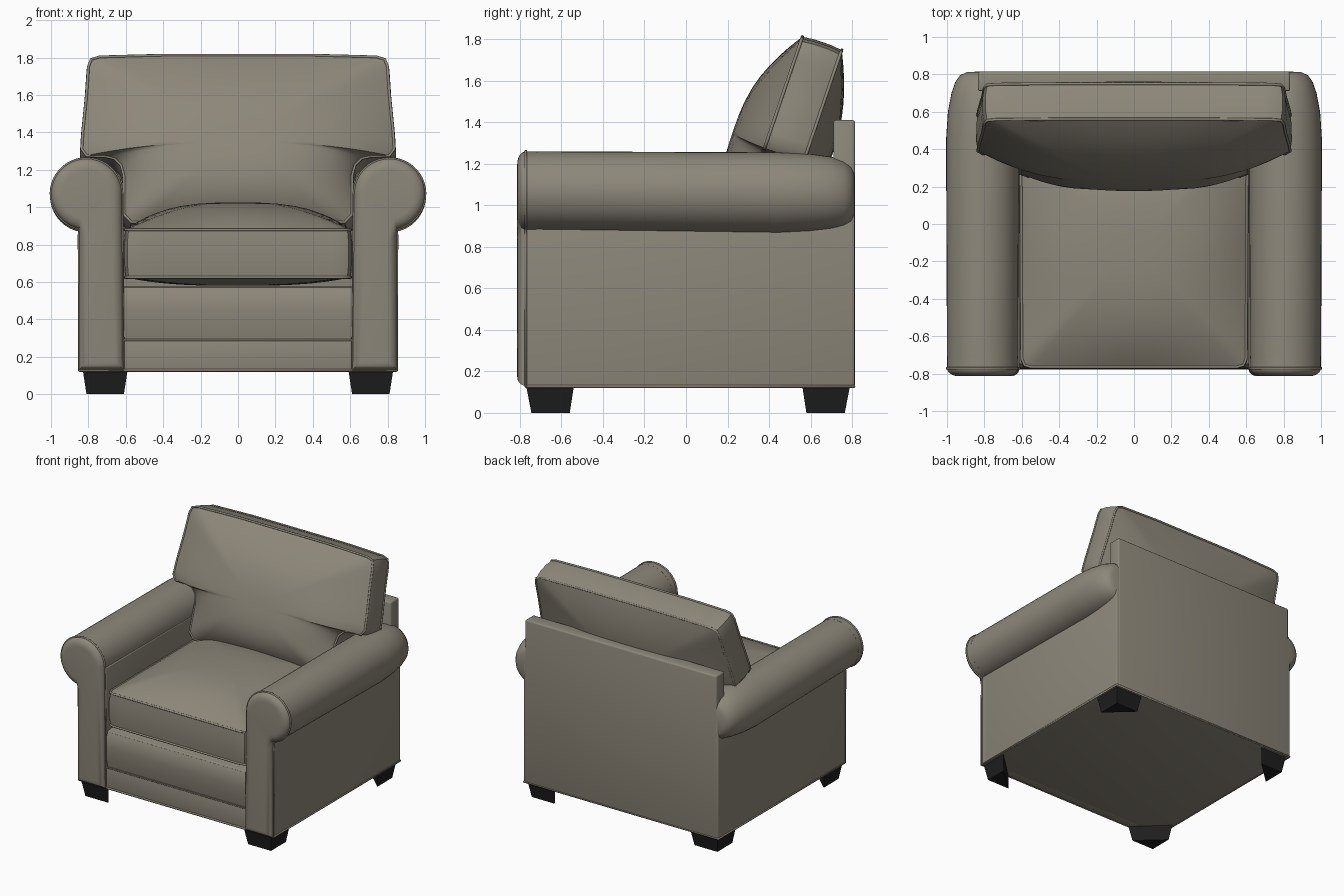
import bpy, bmesh, math
from mathutils import Vector

if "Cube" in bpy.data.objects:
    bpy.data.objects.remove(bpy.data.objects["Cube"])


def material(name, rgb):
    m = bpy.data.materials.new(name)
    m.diffuse_color = (*rgb, 1)
    m.use_nodes = True
    m.node_tree.nodes["Principled BSDF"].inputs["Base Color"].default_value = m.diffuse_color
    return m


FABRIC = material("taupe fabric", (0.27, 0.245, 0.195))
BLACK = material("black wood", (0.013, 0.013, 0.013))


def loft(name, rings, mat=FABRIC, bevel=0, segments=3, smooth=True):
    """Skin a list of equal-length rings and cap both ends."""
    bm = bmesh.new()
    vr = [[bm.verts.new(p) for p in r] for r in rings]
    n = len(vr[0])
    for a, b in zip(vr, vr[1:]):
        for i in range(n):
            bm.faces.new((a[i], a[(i + 1) % n], b[(i + 1) % n], b[i]))
    bm.faces.new(vr[0][::-1])
    bm.faces.new(vr[-1])
    bmesh.ops.recalc_face_normals(bm, faces=bm.faces)
    if bevel:
        edges = [e for e in bm.edges if e.calc_face_angle(0) > 0.6]
        bmesh.ops.bevel(bm, geom=edges, offset=bevel, segments=segments,
                        profile=0.5, affect='EDGES', clamp_overlap=True)
    me = bpy.data.meshes.new(name)
    bm.to_mesh(me)
    bm.free()
    me.materials.append(mat)
    if smooth:
        for p in me.polygons:
            p.use_smooth = True
        me.set_sharp_from_angle(angle=math.radians(40))
    ob = bpy.data.objects.new(name, me)
    bpy.context.collection.objects.link(ob)
    return ob


def box(name, x0, x1, y0, y1, z0, z1, bevel=0.012):
    rect = [(x0, y0), (x1, y0), (x1, y1), (x0, y1)]
    return loft(name, [[(x, y, z) for x, y in rect] for z in (z0, z1)], bevel=bevel)


def piping(name, pts, closed=True, r=0.008):
    cu = bpy.data.curves.new(name, 'CURVE')
    cu.dimensions = '3D'
    cu.bevel_depth = r
    cu.bevel_resolution = 2
    sp = cu.splines.new('POLY')
    sp.points.add(len(pts) - 1)
    for p, q in zip(sp.points, pts):
        p.co = (*q, 1)
    sp.use_cyclic_u = closed
    sp.use_smooth = True
    cu.materials.append(FABRIC)
    bpy.context.collection.objects.link(bpy.data.objects.new(name, cu))


def densify(pts, step=0.06):
    out = []
    for a, b in zip(pts, pts[1:] + pts[:1]):
        a, b = Vector(a), Vector(b)
        k = max(1, math.ceil((b - a).length / step))
        out += [a.lerp(b, i / k) for i in range(k)]
    return out


def cushion(name, half, centre, radii, thick, front, back, place):
    """Boxed cushion: outline mirrored in x, crowned front and back, piped edges."""
    outline = densify(half + [(-x, y) for x, y in reversed(half)])
    c = Vector(centre)

    def ring(s, d):
        pts = []
        for p in outline:
            v = p - c
            u = v.normalized()
            e = u / math.hypot(u.x / radii[0], u.y / radii[1])
            w = min(1, s * s)
            q = c + s * (v * w + e * (1 - w))
            pts.append(place(q.x, q.y, d))
        return pts

    steps = [0.08, 0.2, 0.35, 0.5, 0.62, 0.73, 0.82, 0.9, 0.96, 1]
    rings = [ring(s, -thick - back * (1 - s ** 3)) for s in steps]
    rings += [ring(1.012, -thick * 0.7), ring(1.012, -thick * 0.3)]
    rings += [ring(s, front * (1 - s ** 3)) for s in reversed(steps)]
    loft(name, rings)
    piping(name + "_front_piping", ring(1, 0))
    piping(name + "_back_piping", ring(1, -thick))


# Seat cushion
cushion("seat_cushion",
        [(0.55, -0.765), (0.585, -0.755), (0.6, -0.72), (0.605, 0.46), (0.57, 0.5)],
        (0, -0.13), (0.6, 0.63), 0.255, 0.145, 0.045,
        lambda a, b, d: (a, b, 0.88 + d))

# Reclined T-shaped back cushion
cushion("back_cushion",
        [(0.57, 0.92), (0.61, 0.96), (0.61, 1.17), (0.625, 1.225), (0.66, 1.26),
         (0.71, 1.272), (0.81, 1.275), (0.835, 1.31), (0.83, 1.4), (0.81, 1.6),
         (0.8, 1.75), (0.785, 1.79), (0.74, 1.803), (0.4, 1.812)],
        (0, 1.3), (0.78, 0.42), 0.2, 0.17, 0.12,
        lambda a, b, d: (a, 0.56 - (1.81 - b) * 0.34 - 0.947 * d, b + 0.32 * d))

# Base, back panel and front rails
box("base", -0.84, 0.84, -0.75, 0.8, 0.125, 0.57)
box("back_panel", -0.835, 0.835, 0.71, 0.815, 0.125, 1.41)
box("lower_front_rail", -0.62, 0.62, -0.772, -0.7, 0.125, 0.288, 0.005)
rail = [(-0.752, 0.292), (-0.765, 0.36), (-0.772, 0.45), (-0.768, 0.52),
        (-0.75, 0.56), (-0.71, 0.575), (-0.6, 0.575), (-0.6, 0.292)]
loft("upper_front_rail", [[(x, y, z) for y, z in rail] for x in (-0.62, 0.62)])
piping("rail_piping", [(-0.62, -0.77, 0.29), (0.62, -0.77, 0.29)], False, 0.006)
piping("base_piping", [(-0.848, -0.772, 0.128), (0.848, -0.772, 0.128),
                       (0.848, 0.81, 0.128), (-0.848, 0.81, 0.128)])

# Arms, mirrored left and right
arc = [(0.81 + 0.19 * math.cos(t), 1.07 + 0.19 * math.sin(t))
       for t in [math.radians(180 - 258 * i / 32) for i in range(33)]]
front_profile = [(0.612, 0.13)] + arc + [(0.85, 0.85), (0.85, 0.13)]
# y, centre x, centre z, radius along the rolled top
roll = [(-0.77, 0.81, 1.07, 0.188), (-0.7, 0.81, 1.07, 0.19), (0.45, 0.81, 1.06, 0.195),
        (0.6, 0.807, 1.06, 0.188), (0.7, 0.8, 1.058, 0.176), (0.76, 0.795, 1.054, 0.16),
        (0.795, 0.79, 1.05, 0.14), (0.812, 0.785, 1.05, 0.11)]
for side, word in ((-1, "left"), (1, "right")):
    xs = sorted((0.612 * side, 0.85 * side))
    box(word + "_arm_side", xs[0], xs[1], -0.77, 0.812, 0.125, 1.07, 0.006)
    loft(word + "_arm_roll",
         [[(side * (cx + r * math.cos(i * math.pi / 20)), y, cz + r * math.sin(i * math.pi / 20))
           for i in range(40)] for y, cx, cz, r in roll])
    loft(word + "_arm_front",
         [[(side * x, y, z) for x, z in front_profile] for y in (-0.72, -0.77)])
    # padded front face: profile drawn in toward its own spine
    rings = []
    for k in range(7):
        a = k / 6 * math.pi / 2
        inset, y = 0.06 * (1 - math.cos(a)), -0.77 - 0.043 * math.sin(a)
        ring = []
        for x, z in front_profile:
            spine = Vector((0.81, 1.07)) if z > 0.884 else Vector((0.731, min(max(z, 0.25), 0.8)))
            p = Vector((x, z))
            q = p + (spine - p).normalized() * inset
            ring.append((side * q.x, y, q.y))
        rings.append(ring)
    loft(word + "_arm_front_pad", rings)
    piping(word + "_arm_piping", [(side * x, -0.772, z) for x, z in front_profile], True, 0.007)

# Tapered triangular corner legs
for sx, wx in ((-1, "left"), (1, "right")):
    for sy, wy, off in ((-1, "front", 0), (1, "back", 0.02)):
        top = [(0.83, 0.77), (0.59, 0.77), (0.83, 0.54)]
        low = [(0.81, 0.745), (0.61, 0.745), (0.81, 0.56)]
        loft(f"{wy}_{wx}_leg",
             [[(sx * x, sy * (y + off), z) for x, y in tri] for tri, z in ((low, 0), (top, 0.13))],
             BLACK, smooth=False)
